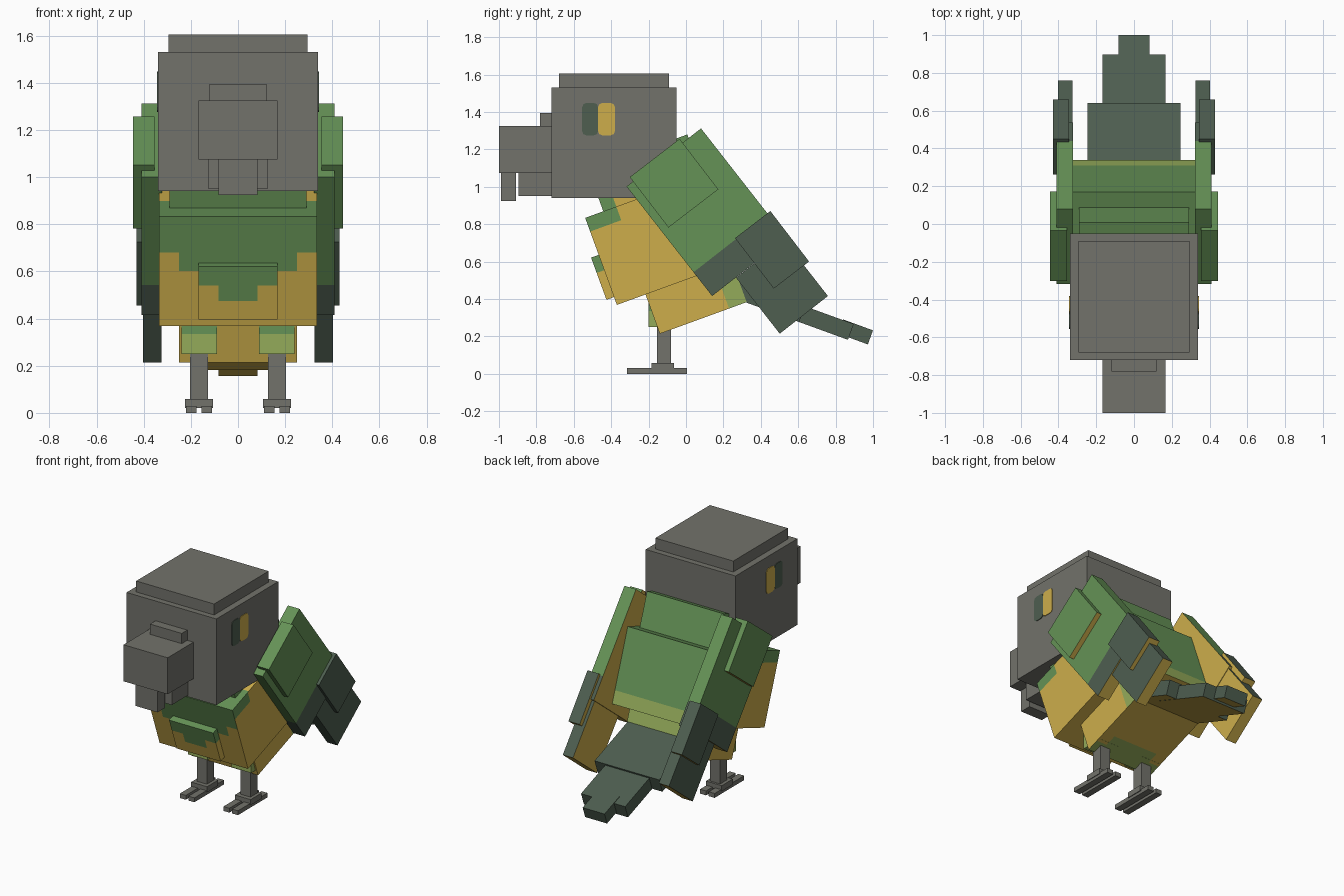
import bpy, bmesh, math
from mathutils import Vector, Matrix

if "Cube" in bpy.data.objects:
    bpy.data.objects.remove(bpy.data.objects["Cube"], do_unlink=True)


def material(name, rgb):
    def lin(c):
        c /= 255
        return c / 12.92 if c <= 0.04045 else ((c + 0.055) / 1.055) ** 2.4
    col = (*[lin(c) for c in rgb], 1)
    m = bpy.data.materials.new(name)
    m.use_nodes = True
    m.diffuse_color = col
    bsdf = m.node_tree.nodes["Principled BSDF"]
    bsdf.inputs["Base Color"].default_value = col
    bsdf.inputs["Roughness"].default_value = 0.9
    return m


MATS = [material("grey", (114, 114, 107)),
        material("green", (101, 146, 86)),
        material("yellow", (205, 174, 75)),
        material("lime", (148, 171, 90)),
        material("dark_green", (78, 94, 80))]
GREY, GREEN, YELLOW, LIME, DARK = range(5)


def box(name, x, y, z, paint, pivot=(0, 0), tilt=0, cuts=(), rounding=0):
    """Box from (min, max) ranges in a frame at pivot (y, z), tilted about x.
    paint is a colour index or a rule of face centre and normal."""
    lo, hi = zip(x, y, z)
    lo, hi = Vector(lo), Vector(hi)
    bm = bmesh.new()
    bmesh.ops.create_cube(bm, size=1)
    for v in bm.verts:
        v.co = Vector(((a + b) / 2 + c * (b - a) for a, b, c in zip(lo, hi, v.co)))
    if rounding:
        edges = [e for e in bm.edges if abs((e.verts[0].co - e.verts[1].co).x) > 1e-4]
        bmesh.ops.bevel(bm, geom=edges, offset=rounding, segments=2, affect='EDGES', profile=0.5)
    for axis, values in cuts:
        n = Vector([float(i == axis) for i in range(3)])
        for value in values:
            bmesh.ops.bisect_plane(bm, geom=bm.verts[:] + bm.edges[:] + bm.faces[:],
                                   plane_co=n * value, plane_no=n)
    bm.normal_update()
    for f in bm.faces:
        f.material_index = paint(f.calc_center_median(), f.normal) if callable(paint) else paint
    me = bpy.data.meshes.new(name)
    bm.to_mesh(me)
    bm.free()
    for m in MATS:
        me.materials.append(m)
    ob = bpy.data.objects.new(name, me)
    bpy.context.collection.objects.link(ob)
    ob.matrix_world = (Matrix.Translation((0, *pivot))
                       @ Matrix.Rotation(math.radians(tilt), 4, 'X'))
    return ob


def span(size):
    return (-size / 2, size / 2)


# Head and beak
box("head", span(.68), (-.72, -.05), (.94, 1.53), GREY)
box("head_cap", span(.59), (-.68, -.09), (1.53, 1.605), GREY)
box("upper_beak", span(.334), (-1, -.72), (1.075, 1.325), GREY)
box("beak_ridge", span(.24), (-.78, -.72), (1.325, 1.395), GREY)
box("lower_beak", span(.25), (-.895, -.72), (.95, 1.075), GREY)
box("beak_tip", span(.166), (-.99, -.91), (.925, 1.075), GREY)

# Body, built in one tilted frame
BODY = dict(pivot=(-.10, .73), tilt=20)


def chest_paint(c, n):
    ax = abs(c.x)
    if n.y < -.5:
        limit = .084 if ax > .25 else 0 if ax > .167 else -.065 if ax > .083 else -.134
        return GREEN if c.z > limit else YELLOW
    if n.y > .5:
        return GREEN if c.z > -.16 else LIME
    if n.z > .5:
        return YELLOW if ax > .29 and -.19 < c.y < .05 else GREEN
    if abs(n.x) > .5:
        return GREEN if c.z > .17 and c.y < -.2 else YELLOW
    return YELLOW


def neck_paint(c, n):
    return YELLOW if abs(n.x) > .5 and -.2 < c.y < .05 else GREEN


def plate_paint(c, n):
    if n.z > .5:
        return GREEN
    return GREEN if c.z > (-.118 if abs(c.x) < .083 else -.05) else YELLOW


def belly_paint(c, n):
    if n.y > .5:
        return LIME
    if n.z < -.5:
        return LIME if c.y < -.13 or (c.y < -.05 and abs(c.x) < .17) else YELLOW
    if abs(n.x) > .5 and c.y > .18:
        return LIME
    return YELLOW


STEPS = (-.25, -.167, -.083, .083, .167, .25)
box("chest", span(.67), span(.754), span(.495), chest_paint, **BODY,
    cuts=[(0, STEPS + (-.29, .29)), (1, (-.2, -.19, .05)), (2, (-.16, -.134, -.065, 0, .084, .17))])
box("neck", span(.58), (-.274, .289), (.2475, .48), neck_paint, **BODY, cuts=[(1, (-.2, .05))])
box("breast_plate", span(.334), (-.42, -.377), (-.203, .037), plate_paint, **BODY,
    cuts=[(0, (-.083, .083)), (2, (-.118, -.05))])
box("belly", span(.5), (-.214, .28), (-.471, -.2475), belly_paint, **BODY,
    cuts=[(0, (-.17, .17)), (1, (-.13, -.05, .18))])


# Tail, dark above and yellow below
def tail_paint(c, n):
    return YELLOW if n.z < -.5 else DARK


for name, width, length, thick, pivot in (("tail_base", .49, .45, .1, (.411, .402)),
                                          ("tail_middle", .334, .45, .09, (.67, .301)),
                                          ("tail_tip", .166, .17, .08, (.906, .224))):
    box(name, span(width), span(length), span(thick), tail_paint, pivot, -20)

# Paired parts: eyes, wings, legs and feet
for label, s in (("left", 1), ("right", -1)):
    def side(a, b):
        return tuple(sorted((s * a, s * b)))

    def feather(colour, tip=None):
        def rule(c, n):
            if n.x * s < -.5 or n.z < -.5:
                return YELLOW
            return DARK if tip is not None and c.z < tip else colour
        return rule

    box(label + "_pupil", side(.338, .344), (-.555, -.47), (1.275, 1.448), DARK, rounding=.022)
    box(label + "_iris", side(.338, .344), (-.47, -.38), (1.275, 1.448), YELLOW, rounding=.022)

    box(label + "_wing", side(.322, .41), span(.505), span(.743), feather(GREEN, -.21),
        (.11, .864), 38, cuts=[(2, (-.21,))])
    box(label + "_wing_shoulder", side(.355, .445), span(.336), span(.34), feather(GREEN),
        (-.064, 1.019), 37.5)
    box(label + "_wing_plate", side(.345, .43), span(.238), span(.34), feather(DARK),
        (.46, .663), 37.5)
    box(label + "_wing_tip", side(.325, .402), span(.327), span(.38), feather(DARK),
        (.513, .465), 38)

    box(label + "_thigh", side(.09, .24), (-.2, -.04), (.25, .45),
        lambda c, n: GREEN if c.z > .335 else LIME, cuts=[(2, (.335,))])
    box(label + "_leg", side(.127, .203), (-.155, -.08), (.05, .26), GREY)
    box(label + "_foot", side(.105, .225), (-.185, -.065), (.02, .058), GREY)
    for toe, a in (("inner", .11), ("outer", .175)):
        box(f"{label}_{toe}_toe", side(a, a + .045), (-.315, .005), (0, .03), GREY)
